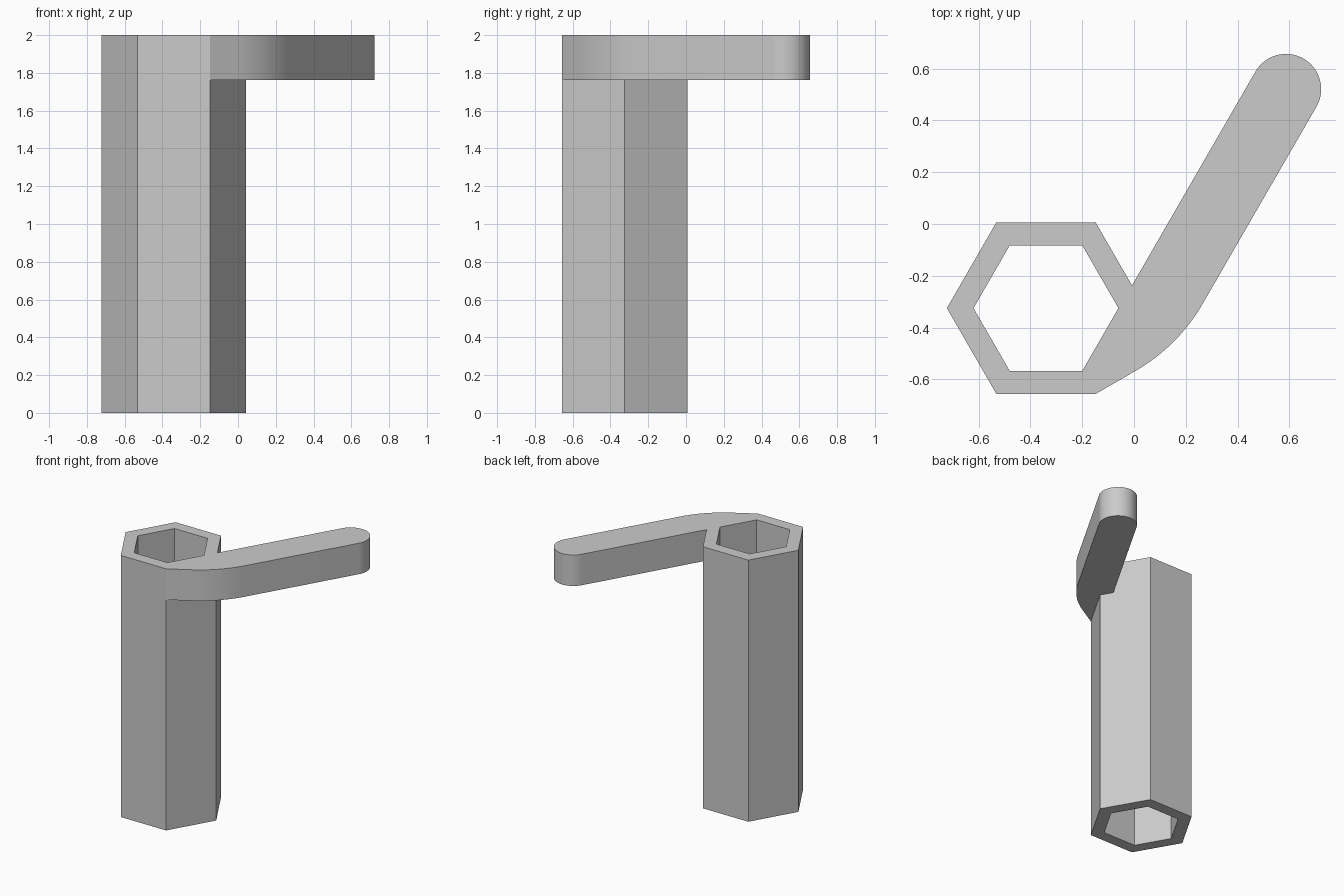
import bpy
import bmesh
from math import cos, sin, radians, tan
from mathutils import Vector

cube = bpy.data.objects.get("Cube")
if cube:
    bpy.data.objects.remove(cube, do_unlink=True)

grey = bpy.data.materials.new("light grey")
grey.use_nodes = True
color = (0.6, 0.6, 0.6, 1.0)
grey.diffuse_color = color
grey.node_tree.nodes["Principled BSDF"].inputs["Base Color"].default_value = color

HEIGHT = 2.0
ARM_BOTTOM = 1.763
HUB = Vector((-0.34, -0.325))


def polar(center, radius, degrees):
    a = radians(degrees)
    return Vector(center) + radius * Vector((cos(a), sin(a)))


def hexagon(radius):
    return [polar(HUB, radius, 60 * i) for i in range(6)]


def prism(name, outline, bottom, top, hole=None):
    """Extrude an outline, optionally with a matching hole through it."""
    bm = bmesh.new()

    def ring(points, z):
        return [bm.verts.new((p.x, p.y, z)) for p in points]

    def bridge(a, b):
        for i in range(len(a)):
            j = (i + 1) % len(a)
            bm.faces.new((a[i], a[j], b[j], b[i]))

    low, high = ring(outline, bottom), ring(outline, top)
    bridge(low, high)
    if hole:
        hole_low, hole_high = ring(hole, bottom), ring(hole, top)
        bridge(high, hole_high)
        bridge(hole_high, hole_low)
        bridge(hole_low, low)
    else:
        bm.faces.new(low)
        bm.faces.new(high)
    bmesh.ops.recalc_face_normals(bm, faces=bm.faces[:])
    mesh = bpy.data.meshes.new(name)
    bm.to_mesh(mesh)
    bm.free()
    mesh.materials.append(grey)
    obj = bpy.data.objects.new(name, mesh)
    bpy.context.collection.objects.link(obj)
    return obj


# Hollow hexagonal socket
outer = hexagon(0.383)
socket = prism("hex_socket_with_handle", outer, 0, HEIGHT, hexagon(0.28))

# Handle outline: bent foot, straight arm at 60 degrees, round end
cap, half_width = Vector((0.587, 0.521)), 0.136
start = outer[5]
along, foot_dir = polar((0, 0), 1, 60), polar((0, 0), 1, 30)
edge = polar(cap, half_width, -30)
# Corner where the foot line meets the outer arm line, rounded by an arc
gap = edge - start
foot_length = gap.cross(along) / foot_dir.cross(along)
corner = start + foot_dir * foot_length
reach = 0.19
bend_radius = reach / tan(radians(15))
bend_center = polar(corner - foot_dir * reach, bend_radius, 120)
outline = [start]
outline += [polar(bend_center, bend_radius, -60 + 30 * i / 12) for i in range(13)]
outline += [polar(cap, half_width, -30 + 180 * i / 32) for i in range(33)]
# The root ends inside the socket wall
outline += [polar(cap, half_width, 150) - along * 1.0,
            Vector((-0.02, -0.33)), Vector((-0.165, -0.6))]
handle = prism("handle_joiner", outline, ARM_BOTTOM, HEIGHT)
handle.hide_render = True

# Join the handle and socket into one solid
join = socket.modifiers.new("join handle", "BOOLEAN")
join.operation = "UNION"
join.solver = "EXACT"
join.object = handle
bpy.ops.object.select_all(action="DESELECT")
socket.select_set(True)
bpy.context.view_layer.objects.active = socket
bpy.ops.object.modifier_apply(modifier=join.name)
bpy.data.objects.remove(handle, do_unlink=True)
bpy.ops.object.shade_smooth_by_angle(angle=radians(25))
